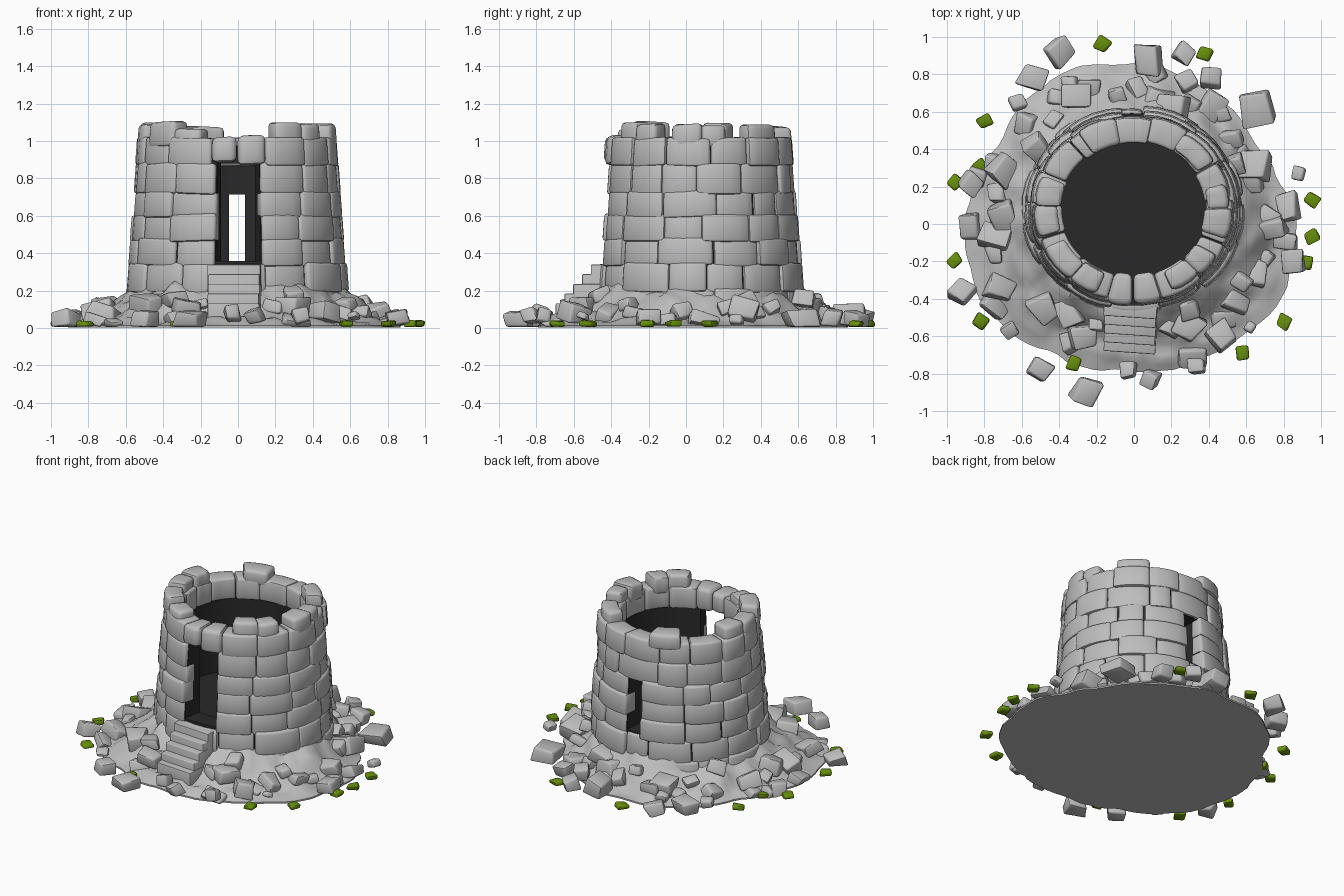
import bpy, bmesh, math, random
from mathutils import Matrix, Vector, noise

if "Cube" in bpy.data.objects:
    bpy.data.objects.remove(bpy.data.objects["Cube"])

random.seed(7)
U = random.uniform
CX, CY, SY = -0.005, 0.078, 0.93          # tower axis, slight oval in y


def material(name, rgb):
    m = bpy.data.materials.new(name)
    m.diffuse_color = (*rgb, 1)
    m.use_nodes = True
    m.node_tree.nodes["Principled BSDF"].inputs["Base Color"].default_value = m.diffuse_color
    return m


STONE = material("grey stone", (0.51, 0.51, 0.51))
DARK = material("dark mortar", (0.022, 0.022, 0.022))
GREEN = material("moss green", (0.14, 0.28, 0.004))


def finish(bm, name, mat, bevel=0, segs=2, angle=45):
    """Round the hard edges, make the object and smooth it."""
    bmesh.ops.recalc_face_normals(bm, faces=bm.faces[:])
    if bevel:
        hard = [e for e in bm.edges if len(e.link_faces) == 2
                and e.calc_face_angle(0) > math.radians(32)]
        bmesh.ops.bevel(bm, geom=hard, offset=bevel, offset_type='OFFSET', segments=segs,
                        profile=0.5, affect='EDGES', clamp_overlap=True)
    me = bpy.data.meshes.new(name)
    bm.to_mesh(me)
    bm.free()
    me.materials.append(mat)
    ob = bpy.data.objects.new(name, me)
    bpy.context.collection.objects.link(ob)
    bpy.ops.object.select_all(action='DESELECT')
    ob.select_set(True)
    bpy.context.view_layer.objects.active = ob
    bpy.ops.object.shade_smooth_by_angle(angle=math.radians(angle))
    return ob


def radius(z):
    return 0.602 - 0.075 * z


def wedge(bm, a0, a1, z0, z1, rin, inset=0.0, jit=0.0):
    """Curved block between two angles (degrees), following the wall's taper."""
    n = max(3, math.ceil((a1 - a0) / 8))
    dr, t0, t1 = U(-jit, jit), U(-jit, jit) * .5, U(-jit, jit) * .5
    secs = []
    for i in range(n + 1):
        t = i / n
        a = math.radians(a0 + (a1 - a0) * t)
        bulge = jit * 0.5 * math.sin(math.pi * t)
        ro0, ro1 = (radius(z) - inset + dr + bulge for z in (z0, z1))
        dz = t0 * (1 - t) + t1 * t
        pts = [(rin, z0), (ro0, z0 + dz), (ro1, z1 + dz), (rin, z1 + dz)]
        secs.append([bm.verts.new((CX + r * math.cos(a), CY + SY * r * math.sin(a), z))
                     for r, z in pts])
    for s, q in zip(secs, secs[1:]):
        for k in range(4):
            bm.faces.new((s[k], s[(k + 1) % 4], q[(k + 1) % 4], q[k]))
    bm.faces.new(secs[0][::-1])
    bm.faces.new(secs[-1])


def course(bm, a0, a1, z0, z1, rin):
    """Row of stones of uneven width, with thin and sometimes open joints."""
    n = max(1, round((a1 - a0) / 25))
    w = (a1 - a0) / n
    cuts = [a0] + [a0 + w * (i + U(-.22, .22)) for i in range(1, n)] + [a1]
    for b, c in zip(cuts, cuts[1:]):
        g = U(-0.6, 0.5)
        wedge(bm, b + g, c - g, z0 - 0.008, z1 + 0.008, rin + U(-.01, .01), jit=0.013)


# Tower wall stones: doorway at -89 degrees, window slit at +90
DOOR = [(-76.5, 258)]
BOTH = [(-76.5, 84), (96, 258)]
rows = [0.06, 0.20, 0.34, 0.47, 0.60, 0.725, 0.875, 1.01]
bm = bmesh.new()
for i, (z0, z1) in enumerate(zip(rows, rows[1:])):
    if i < 2:
        s = U(0, 25)
        spans = [(s, s + 360)]
    elif i < 5:
        spans = BOTH
    elif i == 5:
        spans = DOOR
    else:
        spans = [(-73, 255)]
    for a0, a1 in spans:
        course(bm, a0, a1, z0, z1, 0.39 if i == 6 else 0.46)
finish(bm, "tower_stones", STONE, 0.016)

# Two lintel stones over the doorway
bm = bmesh.new()
wedge(bm, -105, -90.3, 0.885, 1.02, 0.37, -0.012, 0.012)
wedge(bm, -89.7, -73, 0.872, 1.03, 0.37, -0.008, 0.012)
finish(bm, "door_lintel", STONE, 0.028)

# Broken crown of loose stones on the rim
bm = bmesh.new()
for a0, a1, top in [(-66, -46, 1.10), (-47, -30, 1.09), (-19, 1, 1.09), (0, 17, 1.085),
                    (32, 58, 1.09), (100, 124, 1.075), (158, 178, 1.10), (177, 198, 1.085),
                    (205, 230, 1.105), (229, 248, 1.07)]:
    wedge(bm, a0, a1, 0.97, top, 0.39 + U(-.01, .015), U(0, .01), 0.014)
finish(bm, "rim_stones", STONE, 0.022)

# Dark mortar core, showing in joints and inside
bm = bmesh.new()
for z0, z1, spans in [(0.05, 0.36, [(-77, 283)]), (0.36, 0.715, BOTH),
                      (0.715, 0.88, DOOR), (0.88, 0.975, [(-77, 283)])]:
    for a0, a1 in spans:
        wedge(bm, a0, a1, z0, z1, 0.41, 0.022)
finish(bm, "mortar_core", DARK)

# Dark floor inside
bm = bmesh.new()
bmesh.ops.create_cone(bm, cap_ends=True, segments=48, radius1=0.43, radius2=0.43, depth=0.1,
                      matrix=Matrix.Translation((CX, CY, 0.305)) @ Matrix.Diagonal((1, SY, 1, 1)))
finish(bm, "tower_floor", DARK)

# Rubble mound: uneven outline blended to the tower foot
OUT = [.87, .77, .82, .86, .89, .84, .91, .91, .81, .79, .80, .88]
SEG, RINGS = 96, 14


def mound_point(a, t):
    k = (a / math.tau * 12) % 12
    i, f = int(k), k % 1
    ro = OUT[i % 12] * (1 - f) + OUT[(i + 1) % 12] * f
    d = Vector((math.cos(a), math.sin(a), 0))
    ro += 0.035 * noise.noise(d * 5)
    p = (Vector((CX, CY, 0)) + d * 0.48) * (1 - t) + d * ro * t
    n = noise.noise(p * 6) + 0.6 * noise.noise(p * 13)
    p.z = max(0.01, 0.015 + 0.26 * (1 - t) ** 1.45 + 0.06 * n * min(1, 3 * (1 - t)))
    return p


bm = bmesh.new()
grid = [[bm.verts.new(mound_point(math.tau * j / SEG, i / RINGS)) for j in range(SEG)]
        for i in range(RINGS + 1)]
for r, q in zip(grid, grid[1:]):
    for j in range(SEG):
        k = (j + 1) % SEG
        bm.faces.new((r[j], q[j], q[k], r[k]))
under = [bm.verts.new((v.co.x, v.co.y, 0.004)) for v in grid[-1]]
for j in range(SEG):
    k = (j + 1) % SEG
    bm.faces.new((grid[-1][j], under[j], under[k], grid[-1][k]))
bm.faces.new(under[::-1])
finish(bm, "rubble_mound", STONE, angle=50)


def rock(bm, x, y, z, sx, sy, sz, tilt=0.3, floor=0.005):
    """Chunky block with jittered corners, kept above the ground."""
    m = (Matrix.Translation((x, y, z)) @ Matrix.Rotation(U(0, 3.14), 4, 'Z')
         @ Matrix.Rotation(U(-tilt, tilt), 4, 'X') @ Matrix.Rotation(U(-tilt, tilt), 4, 'Y')
         @ Matrix.Diagonal((sx, sy, sz, 1)))
    for v in bmesh.ops.create_cube(bm, size=1, matrix=m)['verts']:
        v.co += Vector((U(-1, 1) * sx, U(-1, 1) * sy, U(-1, 1) * sz)) * 0.13
        v.co.z = max(v.co.z, floor + U(0, 0.003))


# Large fallen blocks (x, y, size)
bm = bmesh.new()
for x, y, s in [(-.40, .92, .13), (-.54, .78, .15), (-.31, .69, .16), (.08, .88, .17),
                (.27, .91, .12), (.41, .78, .13), (.28, .77, .11), (.12, .65, .16),
                (.65, .61, .17), (.65, .30, .17), (.88, .27, .07), (-.70, .29, .15),
                (-.87, .22, .12), (-.70, .04, .15), (-.92, -.36, .13), (-.26, -.89, .14),
                (.09, -.83, .09), (-.03, -.78, .10), (.34, -.76, .10), (.62, -.55, .06),
                (.47, -.60, .13), (-.50, -.77, .12), (-.62, .65, .08), (-.48, -.45, .17),
                (.29, -.55, .15), (.85, -.20, .12), (-.27, -.60, .15), (.75, -.02, .13)]:
    out = max(0, min(1, (0.92 - math.hypot(x, y)) / 0.3))
    s *= 0.92
    rock(bm, x, y, 0.042 + 0.075 * out, s, s * U(.8, 1.05), s * U(.65, .85))
# Smaller rubble scattered round the foot
for i in range(44):
    a = math.tau * i / 44 + U(-.05, .05)
    t = U(0.3, 1.0)
    p = mound_point(a, t)
    if abs(p.x) < 0.17 and -0.74 < p.y < 0:
        continue
    s = U(.07, .115)
    rock(bm, p.x, p.y, p.z + 0.004, s * U(1, 1.5), s, s * .75, 0.4)
finish(bm, "fallen_rocks", STONE, 0.013)

# Steps up to the doorway, slightly skewed
bm = bmesh.new()
turn = Matrix.Translation((-0.01, -0.40, 0)) @ Matrix.Rotation(math.radians(-4), 4, 'Z')
for i in range(5):
    top, front = 0.345 - 0.052 * i, -0.10 - 0.047 * i
    bmesh.ops.create_cube(bm, size=1, matrix=turn @ Matrix.Translation((U(-.006, .006), front / 2, top / 2))
                          @ Matrix.Diagonal((0.28 + U(-.008, .008), -front, top - 0.01, 1)))
finish(bm, "door_steps", STONE, 0.006)

# Moss tufts on the ground at the edge
bm = bmesh.new()
for x, y in [(-.17, .96), (.38, .91), (-.80, .55), (-.96, .23), (-.96, -.20), (-.82, -.52), (.95, .13),
             (.95, -.07), (.92, -.21), (.80, -.52), (.58, -.69), (-.32, -.75), (-.82, .31)]:
    rock(bm, x, y, 0.022, .075, .07, .036, 0.1)
finish(bm, "moss_tufts", GREEN, 0.012)
